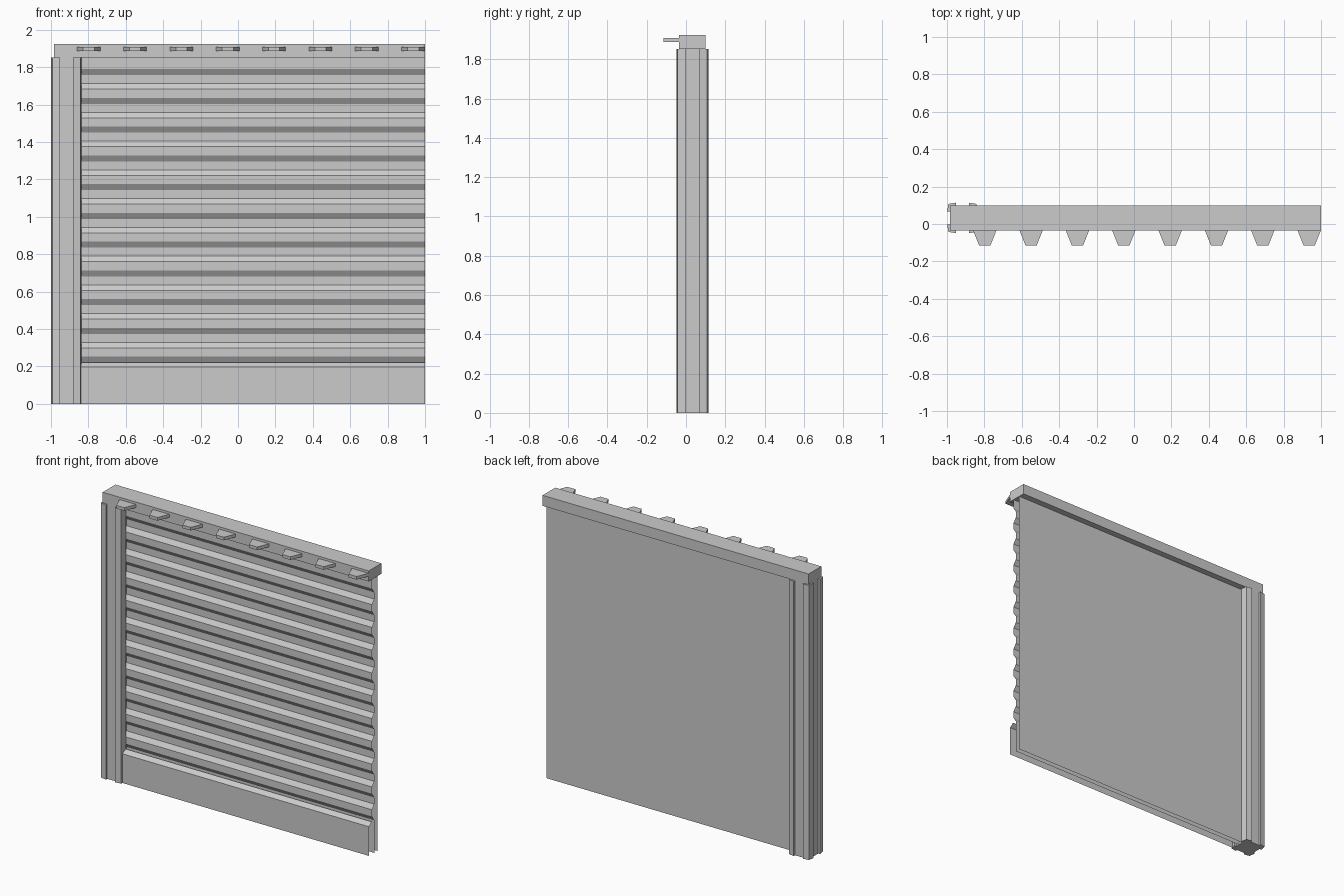
import bpy
import bmesh

if "Cube" in bpy.data.objects:
    bpy.data.objects.remove(bpy.data.objects["Cube"])


def build(name, verts, faces):
    mesh = bpy.data.meshes.new(name)
    bm = bmesh.new()
    bv = [bm.verts.new(v) for v in verts]
    for f in faces:
        bm.faces.new([bv[i] for i in f])
    bmesh.ops.recalc_face_normals(bm, faces=bm.faces)
    bm.to_mesh(mesh)
    bm.free()
    obj = bpy.data.objects.new(name, mesh)
    bpy.context.collection.objects.link(obj)
    return obj


def prism(name, outline, place, a, b, closed=True):
    """Extrude a 2D outline from a to b; open outlines give a sheet."""
    n = len(outline)
    verts = [place(p, a) for p in outline] + [place(p, b) for p in outline]
    count = n if closed else n - 1
    faces = [(i, (i + 1) % n, n + (i + 1) % n, n + i) for i in range(count)]
    if closed:
        faces += [tuple(range(n))[::-1], tuple(range(n, 2 * n))]
    return build(name, verts, faces)


def along_x(p, t):
    return (t, p[0], p[1])


def along_z(p, t):
    return (p[0], p[1], t)


TOP = 1.853
PANEL_LEFT = -0.85

# Corner post: square core with a flared lobe on each corner
cx, cy = -0.9175, 0.0325
quarter = [(0.0675, 0.034), (0.0815, 0.034), (0.075, 0.075),
           (0.034, 0.0815), (0.034, 0.0675)]
outline = []
for turn in range(4):
    for x, y in quarter:
        for _ in range(turn):
            x, y = -y, x
        outline.append((cx + x, cy + y))
prism("corner_post", outline, along_z, 0, TOP)

# Top rail
prism("top_rail", [(-0.035, TOP), (0.1, TOP), (0.1, 1.924), (-0.035, 1.924)],
      along_x, -0.985, 1)

# Tapered pegs on the front of the rail
for i in range(8):
    c = -0.798 + i * 0.2478
    prism(f"rail_peg_{i + 1}",
          [(c - 0.03, -0.115), (c + 0.03, -0.115), (c + 0.062, -0.035), (c - 0.062, -0.035)],
          along_z, 1.887, 1.908)

# Corrugated siding as one folded sheet, running down behind the base board
OUT, IN, PITCH = 0.002, 0.024, 0.1537
siding = [(OUT, TOP)]
for i in range(11):
    z = 1.757 - i * PITCH
    siding += [(OUT, z + 0.033), (IN, z)]
    if i < 10:
        siding += [(IN, z - 0.045), (OUT, z - 0.075)]
siding.append((IN, 0))
prism("siding", siding, along_x, PANEL_LEFT, 1, closed=False)

# Base board: front sheet with sloped top, open underneath
prism("base_board", [(-0.031, 0), (-0.031, 0.197), (-0.003, 0.22)],
      along_x, PANEL_LEFT, 1, closed=False)

# Flat back panel
prism("back_panel", [(0.058, 0), (0.058, TOP)], along_x, PANEL_LEFT, 1, closed=False)
